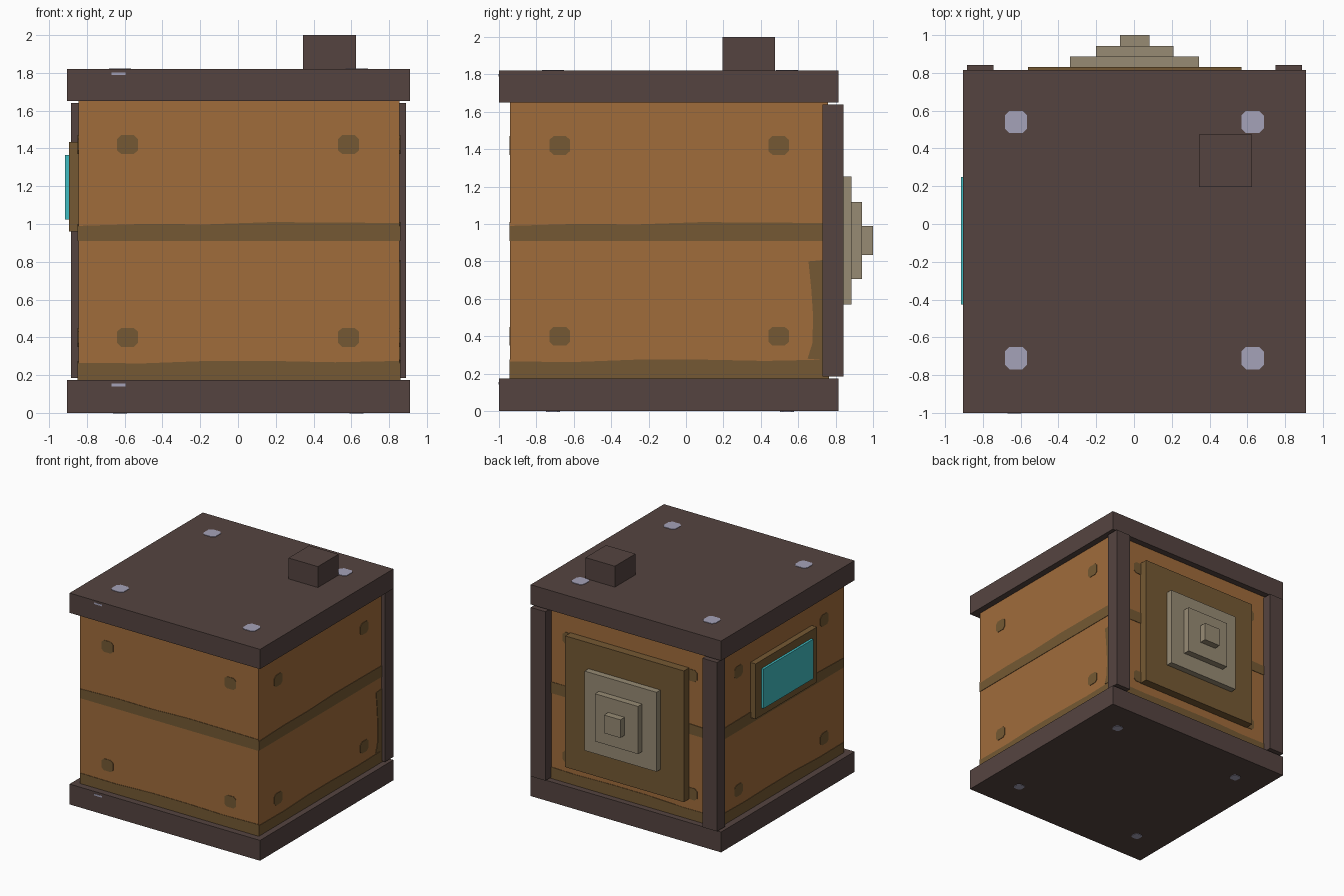
import bpy, bmesh
from mathutils import Vector

cube = bpy.data.objects.get("Cube")
if cube:
    bpy.data.objects.remove(cube, do_unlink=True)


def material(name, rgb):
    linear = [((c / 255 + 0.055) / 1.055) ** 2.4 for c in rgb] + [1]
    m = bpy.data.materials.new(name)
    m.use_nodes = True
    m.diffuse_color = linear
    m.node_tree.nodes["Principled BSDF"].inputs["Base Color"].default_value = linear
    return m


wood = material("orange wood", (160, 108, 59))
trim = material("dark trim", (85, 68, 64))
brown = material("brown wood", (117, 89, 51))
stone = material("grey stone", (151, 139, 116))
glass = material("cyan glass", (64, 188, 194))
bolt = material("pale bolt", (165, 162, 184))


def finish(name, bm, mat):
    bmesh.ops.recalc_face_normals(bm, faces=bm.faces)
    mesh = bpy.data.meshes.new(name)
    bm.to_mesh(mesh)
    bm.free()
    mesh.materials.append(mat)
    obj = bpy.data.objects.new(name, mesh)
    bpy.context.scene.collection.objects.link(obj)
    return obj


def box(name, x, y, z, mat):
    """Box from (min, max) ranges."""
    bm = bmesh.new()
    bmesh.ops.create_cube(bm, size=1)
    for v in bm.verts:
        v.co = [(lo + hi) / 2 + c * (hi - lo) for c, (lo, hi) in zip(v.co, (x, y, z))]
    return finish(name, bm, mat)


# Each side: fixed axis, plane position, outward direction
SIDES = {"front": (1, -0.94, -1), "back": (1, 0.76, 1),
         "right": (0, 0.855, 1), "left": (0, -0.845, -1),
         "top": (2, 1.82, 1), "bottom": (2, 0, -1), "edge": (1, -1, -1)}


def plate(name, side, points, mat, thick=0.004):
    """Thin painted plate drawn in the plane of one side."""
    axis, plane, out = SIDES[side]
    bm = bmesh.new()
    verts = []
    for p in points:
        co = list(p)
        co.insert(axis, plane)
        verts.append(bm.verts.new(co))
    face = bm.faces.new(verts)
    ext = bmesh.ops.extrude_face_region(bm, geom=[face])
    push = Vector((0, 0, 0))
    push[axis] = out * thick
    for v in ext["geom"]:
        if isinstance(v, bmesh.types.BMVert):
            v.co += push
    return finish(name, bm, mat)


def spot(name, side, u, v, w, h, mat):
    """Square with clipped corners."""
    corners = [(1, .6), (.6, 1), (-.6, 1), (-1, .6), (-1, -.6), (-.6, -1), (.6, -1), (1, -.6)]
    plate(name, side, [(u + a * w / 2, v + b * h / 2) for a, b in corners], mat)


def band(name, side, lo, hi, bottom, tops):
    """Horizontal stripe with a slightly uneven top."""
    n = len(tops) - 1
    upper = [(lo + (hi - lo) * i / n, t) for i, t in enumerate(tops)]
    plate(name, side, [(hi, bottom), (lo, bottom)] + upper, brown)


# Body, slabs and chimney
box("body", (-0.845, 0.855), (-0.94, 0.76), (0.17, 1.655), wood)
box("base_slab", (-0.905, 0.91), (-1, 0.815), (0, 0.175), trim)
box("roof_slab", (-0.905, 0.91), (-1, 0.815), (1.65, 1.82), trim)
box("chimney", (0.345, 0.625), (0.195, 0.475), (1.82, 2), trim)

# Back corner posts
box("left_post", (0.75, 0.89), (0.73, 0.842), (0.185, 1.64), trim)
box("right_post", (-0.885, -0.745), (0.73, 0.842), (0.185, 1.64), trim)

# Stepped panel on the back
for name, half, y0, y1, mat in (("back_board", 0.565, 0.76, 0.832, brown),
                                ("panel_step_large", 0.342, 0.832, 0.886, stone),
                                ("panel_step_middle", 0.205, 0.886, 0.942, stone),
                                ("panel_step_small", 0.078, 0.942, 1, stone)):
    box(name, (0.003 - half, 0.003 + half), (y0, y1), (0.912 - half, 0.912 + half), mat)

# Window
box("window_frame", (-0.895, -0.845), (-0.505, 0.33), (0.96, 1.435), brown)
box("window_pane", (-0.915, -0.895), (-0.425, 0.25), (1.025, 1.365), glass)

# Painted stripes and knots on the four walls
walls = {"front": (-0.845, 0.855, 0), "back": (-0.845, 0.855, 0),
         "right": (-0.94, 0.76, -0.09), "left": (-0.94, 0.76, -0.09)}
for side, (lo, hi, mid) in walls.items():
    band(side + "_middle_stripe", side, lo, hi, 0.91, [0.99, 1, 0.998, 1.01, 1.008, 1.005])
    band(side + "_lower_stripe", side, lo, hi, 0.175, [0.265, 0.262, 0.275, 0.275, 0.268, 0.275])
    for u in (mid - 0.585, mid + 0.585):
        for v in (0.4, 1.42):
            spot(side + "_knot", side, u, v, 0.11, 0.1, brown)
plate("right_wall_stain", "right",
      [(0.76, 0.27), (0.65, 0.28), (0.675, 0.36), (0.68, 0.5), (0.67, 0.65), (0.655, 0.8), (0.76, 0.81)], brown)

# Bolts on the roof and underside
for side, size in (("top", 0.118), ("bottom", 0.075)):
    for u in (-0.625, 0.628):
        for v in (-0.71, 0.54):
            spot(side + "_bolt", side, u, v, size, size, bolt)

# Small pale marks on the slab fronts
for v in (0.148, 1.796):
    plate("slab_mark", "edge", [(-0.67, v - 0.007), (-0.595, v - 0.007), (-0.595, v + 0.007), (-0.67, v + 0.007)], bolt, 0.002)
